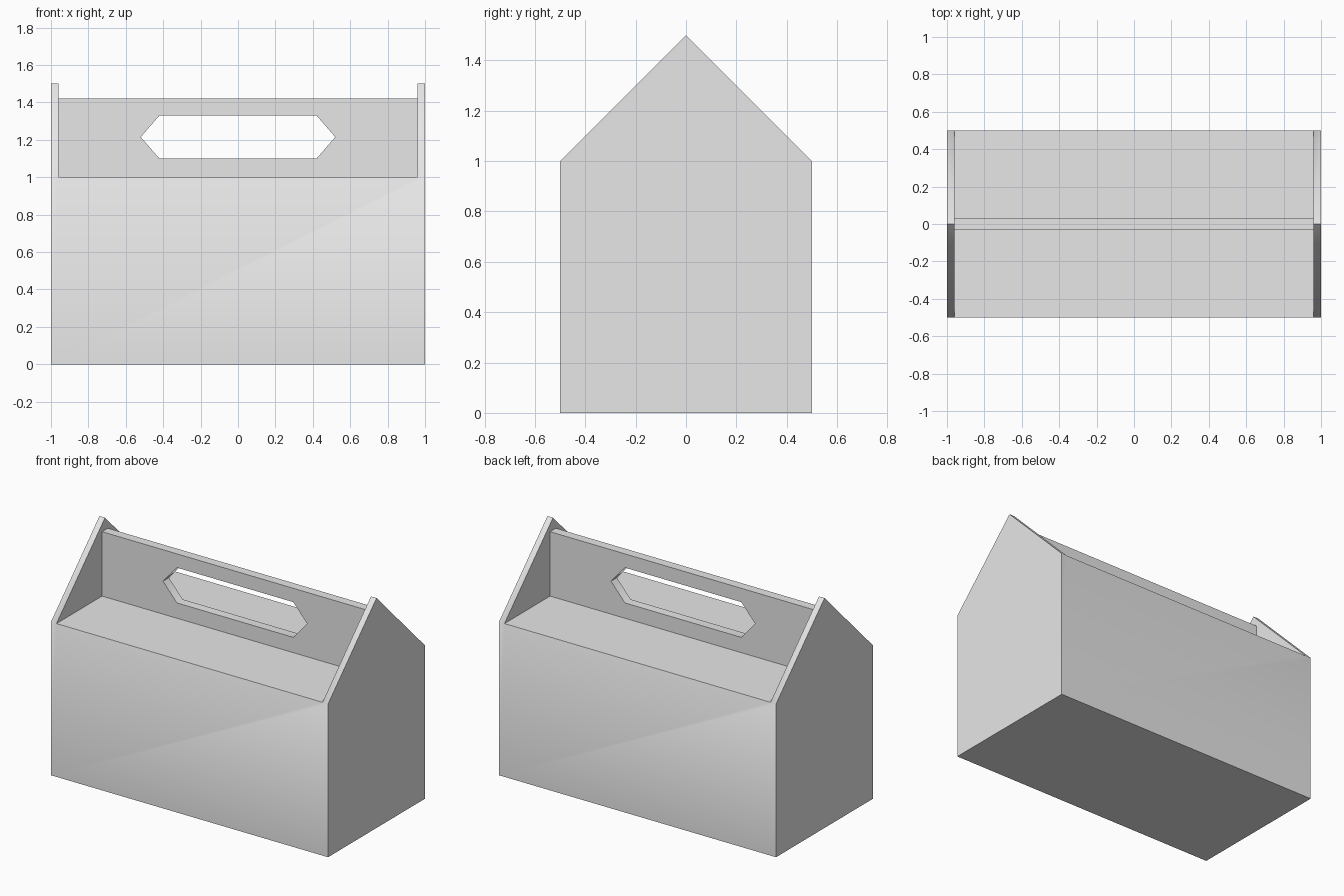
import bpy, bmesh, math
from mathutils import Vector

cube = bpy.data.objects.get("Cube")
if cube:
    bpy.data.objects.remove(cube, do_unlink=True)

grey = bpy.data.materials.new("light grey")
grey.use_nodes = True
grey.diffuse_color = (0.8, 0.8, 0.8, 1)
grey.node_tree.nodes["Principled BSDF"].inputs["Base Color"].default_value = (0.8, 0.8, 0.8, 1)


def prism(name, profile, axis, half):
    """Extrude a profile along x (points are y, z) or y (points are x, z)."""
    bm = bmesh.new()
    place = (lambda a, z: (-half, a, z)) if axis == "x" else (lambda a, z: (a, -half, z))
    face = bm.faces.new([bm.verts.new(place(a, z)) for a, z in profile])
    new = bmesh.ops.extrude_face_region(bm, geom=[face])["geom"]
    step = Vector((2 * half, 0, 0)) if axis == "x" else Vector((0, 2 * half, 0))
    bmesh.ops.translate(bm, verts=[v for v in new if isinstance(v, bmesh.types.BMVert)], vec=step)
    bmesh.ops.recalc_face_normals(bm, faces=bm.faces)
    mesh = bpy.data.meshes.new(name)
    bm.to_mesh(mesh)
    bm.free()
    mesh.materials.append(grey)
    obj = bpy.data.objects.new(name, mesh)
    bpy.context.collection.objects.link(obj)
    return obj


# Gabled box body
box = prism("carry_box", [(-0.5, 0), (0.5, 0), (0.5, 1), (0, 1.5), (-0.5, 1)], "x", 1)

# Space around the handle panel, between the two gable ends
roof_cutter = prism("roof_cutter", [(-0.7, 1), (-0.03, 1), (-0.03, 1.42), (0.03, 1.42),
                                    (0.03, 1), (0.7, 1), (0.7, 1.7), (-0.7, 1.7)], "x", 0.96)

# Six-sided hand hole
grip_cutter = prism("grip_cutter", [(-0.52, 1.215), (-0.42, 1.1), (0.42, 1.1),
                                    (0.52, 1.215), (0.42, 1.33), (-0.42, 1.33)], "y", 0.2)

bpy.ops.object.select_all(action="DESELECT")
box.select_set(True)
bpy.context.view_layer.objects.active = box
for cutter in (roof_cutter, grip_cutter):
    cutter.hide_render = True
    mod = box.modifiers.new("cut", "BOOLEAN")
    mod.operation = "DIFFERENCE"
    mod.solver = "EXACT"
    mod.object = cutter
    bpy.ops.object.modifier_apply(modifier=mod.name)
    bpy.data.objects.remove(cutter, do_unlink=True)

# Soft shading from the walls into the gable slopes and round the hand hole
bpy.ops.object.shade_smooth_by_angle(angle=math.radians(60))
